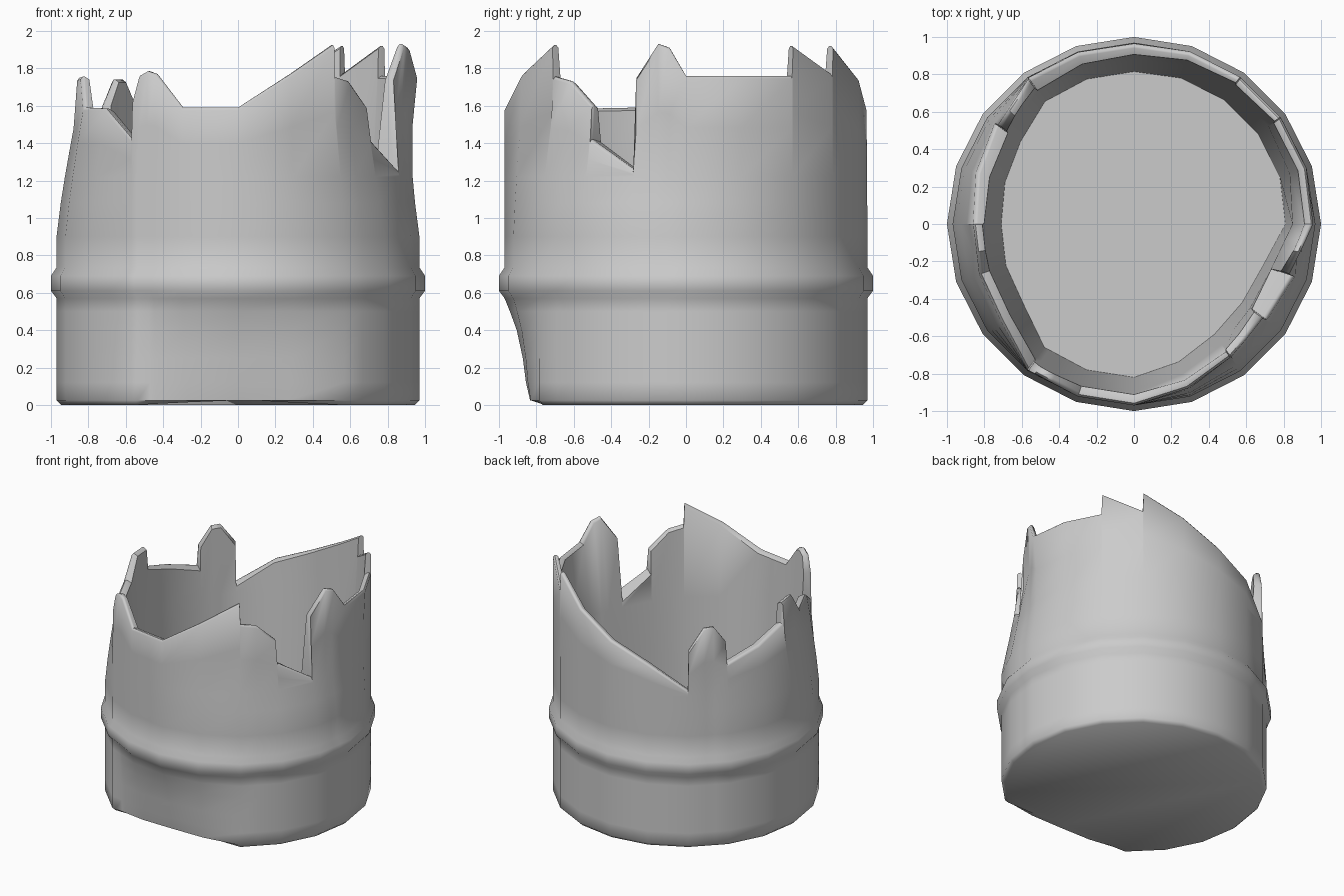
import bpy, bmesh, math
from mathutils import Vector

if "Cube" in bpy.data.objects:
    bpy.data.objects.remove(bpy.data.objects["Cube"])

N = 20
STEP = 360 / N
# wall radius near the broken rim at each of the 20 corners (crushed inwards in places)
RIM_R = [.96, .97, .97, .97, .97, .965, .965, .96, .90, .875,
         .86, .87, .88, .965, .97, .97, .925, .88, .865, .875]
# extra squeeze half way up the crushed part, by corner
WAIST = {0: .035, 1: .015, 18: .02, 19: .025}
# jagged rim: angle, height (paired angles make vertical breaks)
JAG = [(0, 1.76), (18, 1.76), (35.8, 1.76), (36.2, 1.92), (53.8, 1.77), (54.2, 1.92),
       (72, 1.75), (90, 1.59), (108, 1.46), (125.8, 1.26), (126.2, 1.58), (133.5, 1.74),
       (138, 1.74), (143.8, 1.61), (144.2, 1.43), (162, 1.51), (179.8, 1.59), (180.2, 1.75),
       (190, 1.755), (198, 1.59), (216, 1.585), (233.8, 1.42), (234.2, 1.63), (236.5, 1.76),
       (239.5, 1.785), (242.5, 1.77), (252, 1.59), (270, 1.59), (288, 1.77),
       (305.8, 1.925), (306.2, 1.755), (314, 1.73), (323.8, 1.6), (324.2, 1.42),
       (341.8, 1.26), (342.2, 1.75), (350, 1.93), (354, 1.91)]
# outer profile below the crushed part: z, radius, share of the front dent
PROFILE = [(0, .945, 1.25), (.025, .97, 1.05), (.12, .97, .88), (.25, .97, .75),
           (.4, .97, .5), (.5, .97, .22), (.57, .97, 0), (.61, 1, 0), (.69, 1, 0),
           (.735, .97, 0), (.9, .97, 0)]


def dent(i):
    d = abs(i * STEP - 270)
    return .13 * math.cos(math.radians(d * 2.5)) if d < 36 else 0


def on_wall(a, z, radius):
    """Point on the 20-sided wall; radius(i) gives the corner radius."""
    i, t = int(a // STEP), (a % STEP) / STEP
    pts = []
    for k in (i % N, (i + 1) % N):
        w = math.radians(k * STEP)
        r = radius(k)
        pts.append(Vector((r * math.cos(w), r * math.sin(w), z)))
    return pts[0].lerp(pts[1], t)


def upper(z, inset=0):
    s = min(max((z - .9) / .68, 0), 1)
    w = math.sin(math.pi * min(max((z - .9) / .86, 0), 1))
    return lambda k: .97 + (RIM_R[k] - .97) * s ** 1.2 - WAIST.get(k, 0) * w - inset


def inner(z):
    inset = .04 + .11 * (1.9 - z) / 1.86
    w = math.sin(math.pi * min(max((z - .9) / .86, 0), 1))
    return lambda k: RIM_R[k] - WAIST.get(k, 0) * w - inset


bm = bmesh.new()
columns = []
for a, top in JAG:
    col = []
    b = round(a)          # breaks close up again below the rim
    # outer wall with belt and dent
    for z, r, share in PROFILE:
        p = on_wall(b, z, lambda k: r - share * dent(k))
        if z == 0:
            p.z = .03 * max(0, 1 - abs(b - 270) / 36)
        col.append(p)
    for z in (1.08, 1.22):
        col.append(on_wall(b, z, upper(z)))
    edge = top - .015
    mid = (1.22 + edge) / 2
    col.append(on_wall(a, mid, upper(mid)))
    # thin rounded lip of the break
    col.append(on_wall(a, edge, upper(edge)))
    col.append(on_wall(a, top, upper(top, .012)))
    col.append(on_wall(a, top, upper(top, .024)))
    # tapering inner wall
    col.append(on_wall(a, edge, inner(top)))
    for z in (1.2, .04):
        col.append(on_wall(b, z, inner(z)))
    columns.append([bm.verts.new(p) for p in col])

pairs = list(zip(columns, columns[1:] + columns[:1]))
for c, d in pairs:
    for j in range(len(c) - 1):
        bm.faces.new((c[j], d[j], d[j + 1], c[j + 1]))

# inside floor and underside
bm.faces.new([c[-1] for c, d in pairs if (c[-1].co - d[-1].co).length > 1e-4])
bm.faces.new([c[0] for c, d in pairs if (c[0].co - d[0].co).length > 1e-4])

bmesh.ops.remove_doubles(bm, verts=bm.verts, dist=.0005)
bmesh.ops.recalc_face_normals(bm, faces=bm.faces)
mesh = bpy.data.meshes.new("broken_barrel")
bm.to_mesh(mesh)
bm.free()
barrel = bpy.data.objects.new("broken_barrel", mesh)
bpy.context.collection.objects.link(barrel)
bpy.context.view_layer.objects.active = barrel
barrel.select_set(True)
bpy.ops.object.shade_smooth_by_angle(angle=math.radians(48))
